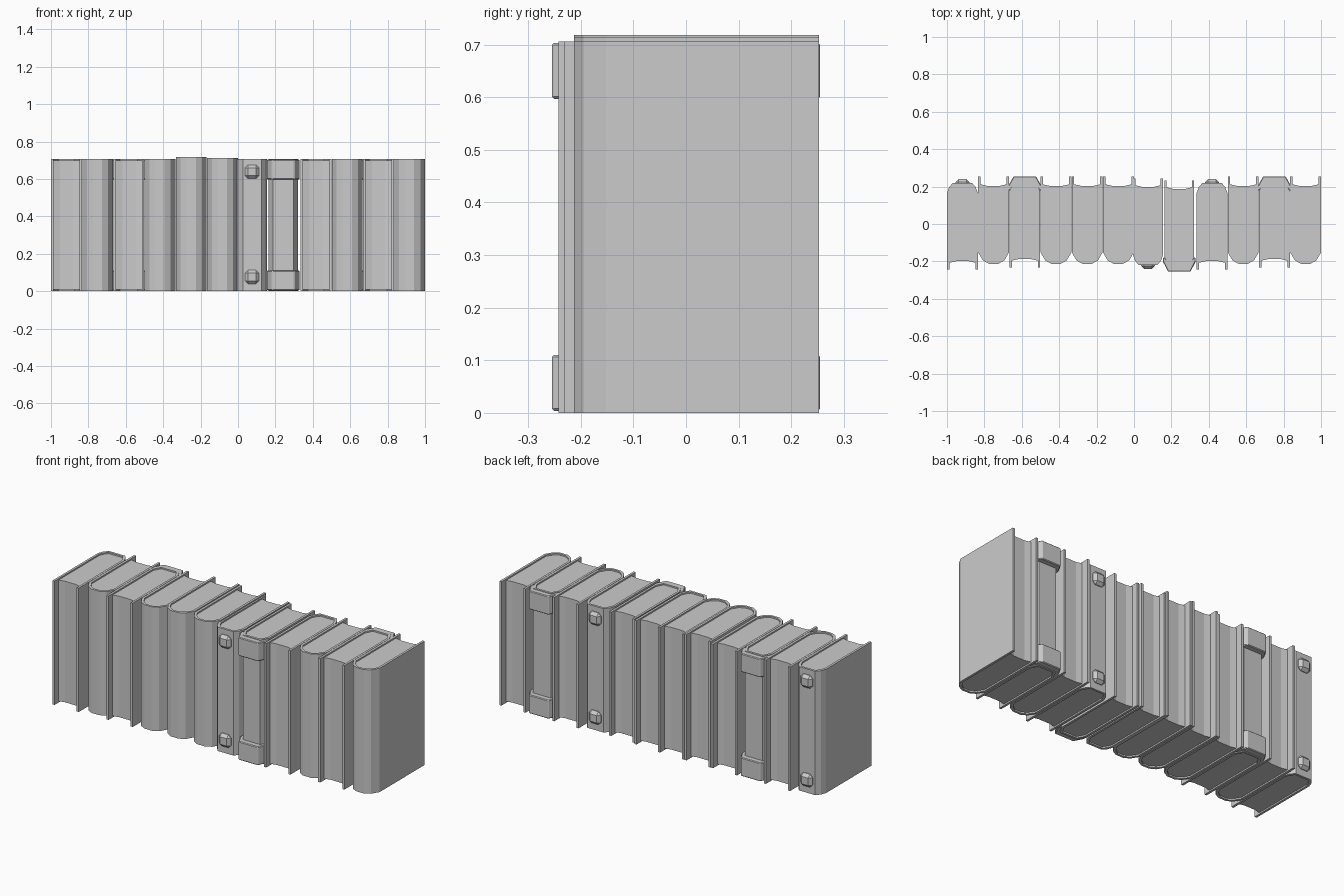
import bpy, bmesh, math
from mathutils import Matrix

if "Cube" in bpy.data.objects:
    bpy.data.objects.remove(bpy.data.objects["Cube"])

T = 0.013  # cover thickness

# spine half-profiles (x, y) running from the side to the middle, by book style
SPINES = {
    'plain': [(1.0, -0.152), (0.69, -0.195), (0.30, -0.213)],
    'stud':  [(1.0, -0.165), (0.86, -0.197), (0.62, -0.220)],
    'band':  [(1.0, -0.175), (0.68, -0.224)],
}
COVER_END = {'plain': 0.253, 'stud': 0.242, 'band': 0.232}
PAGE_END = {'plain': 0.202, 'stud': 0.197, 'band': 0.186}


def both_sides(half):
    """Mirror a half profile into a full left-to-right chain."""
    return [(-x, y) for x, y in half] + [(x, y) for x, y in reversed(half)]


def finish(name, bm, matrix):
    bm.transform(matrix)
    bmesh.ops.recalc_face_normals(bm, faces=bm.faces)
    mesh = bpy.data.meshes.new(name)
    bm.to_mesh(mesh)
    bm.free()
    obj = bpy.data.objects.new(name, mesh)
    bpy.context.collection.objects.link(obj)
    return obj


def prism(name, profile, z0, z1, matrix):
    """Extrude a closed xy profile from z0 to z1."""
    bm = bmesh.new()
    face = bm.faces.new([bm.verts.new((x, y, z0)) for x, y in profile])
    out = bmesh.ops.extrude_face_region(bm, geom=[face])
    for v in out['geom']:
        if isinstance(v, bmesh.types.BMVert):
            v.co.z = z1
    return finish(name, bm, matrix)


def bevel(obj, width):
    mod = obj.modifiers.new('bevel', 'BEVEL')
    mod.width = width
    mod.segments = 1
    mod.limit_method = 'ANGLE'
    mod.angle_limit = math.radians(60)


def book(tag, style, cx, width, height, flip):
    hw = width / 2
    m = Matrix.Translation((cx, 0, 0)) @ Matrix.Rotation(math.pi if flip else 0, 4, 'Z')
    spine = [(x * hw, y) for x, y in SPINES[style]]
    inner = [(x * (hw - T) / hw, y + (T if i else 0.004)) for i, (x, y) in enumerate(spine)]
    end, page = COVER_END[style], PAGE_END[style]

    # U-shaped cover
    outline = both_sides([(hw, end)] + spine)
    lining = both_sides([(hw - T, end)] + inner)
    prism(f'cover_{tag}', outline + lining[::-1], 0, height, m)

    # page block with hollow fore edge
    k = hw - T
    fore = [(k, page + 0.01), (k * 0.5, page + 0.002), (-k * 0.5, page + 0.002), (-k, page + 0.01)]
    prism(f'pages_{tag}', both_sides(inner) + fore, 0.008, height - 0.008, m)

    if style == 'stud':
        # two chamfered studs on the spine
        for name, z in (('lower', 0.075), ('upper', 0.638)):
            bm = bmesh.new()
            bmesh.ops.create_cube(bm, size=1, matrix=Matrix.Translation((0, -0.215, z))
                                  @ Matrix.Diagonal((0.074, 0.05, 0.074, 1)))
            bevel(finish(f'{name}_stud_{tag}', bm, m), 0.016)
    elif style == 'band':
        # two angular straps wrapping the spine
        out = both_sides([(hw + 0.008, -0.180), (hw + 0.008, -0.200), (0.060, -0.255)])
        back = both_sides([(hw - 0.004, -0.180), (0.050, -0.216)])
        for name, z0 in (('lower', 0.004), ('upper', 0.597)):
            bevel(prism(f'{name}_band_{tag}', out + back[::-1], z0, z0 + 0.106, m), 0.004)


# row of books: style, spine turned to the back
ROW = [('stud', True), ('plain', False), ('band', True), ('plain', False),
       ('plain', False), ('plain', False), ('stud', False), ('band', False),
       ('stud', True), ('plain', False), ('band', True), ('plain', False)]
HEIGHTS = {4: 0.718, 5: 0.713}
CENTRES = {6: 0.075, 7: 0.242}
STEP = (2 - 0.165) / 11

for i, (style, flip) in enumerate(ROW):
    width = 0.160 if i in CENTRES else 0.165
    book(f'{i + 1:02d}', style, CENTRES.get(i, -1 + 0.0825 + i * STEP), width,
         HEIGHTS.get(i, 0.706), flip)
